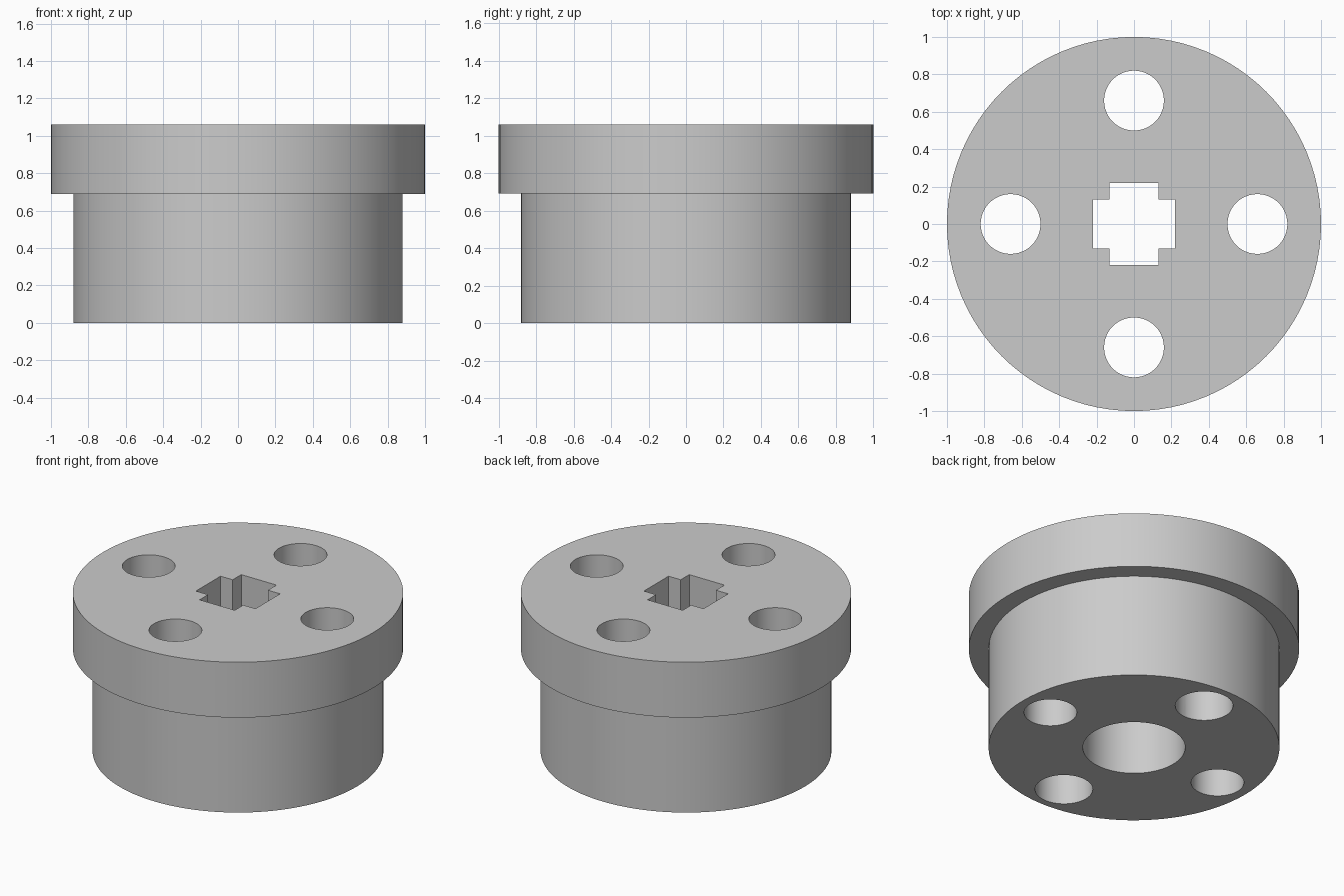
import bpy, bmesh
from math import sin, cos, tau, radians

cube = bpy.data.objects.get("Cube")
if cube:
    bpy.data.objects.remove(cube, do_unlink=True)

# Key dimensions
HEIGHT, LEDGE = 1.06, 0.69
FLANGE_R, BODY_R = 1.0, 0.88
BOLT_CIRCLE, BOLT_R, COUNTERBORE_R = 0.66, 0.16, 0.175
BORE_R, CROSS_REACH, CROSS_HALF = 0.31, 0.22, 0.13
PAST = 0.1  # how far cutters run beyond the surface

grey = bpy.data.materials.new("plain_grey")
grey.use_nodes = True
grey.diffuse_color = (0.6, 0.6, 0.6, 1)
grey.node_tree.nodes["Principled BSDF"].inputs["Base Color"].default_value = (0.6, 0.6, 0.6, 1)


def circle(radius, cx=0, cy=0, sides=64):
    return [(cx + radius * cos(tau * i / sides), cy + radius * sin(tau * i / sides))
            for i in range(sides)]


def prism(name, outline, z0, z1):
    """Extrude a closed outline upward from z0 to z1."""
    bm = bmesh.new()
    base = bm.faces.new([bm.verts.new((x, y, z0)) for x, y in outline])
    top = bmesh.ops.extrude_face_region(bm, geom=[base], use_keep_orig=True)["geom"]
    verts = [v for v in top if isinstance(v, bmesh.types.BMVert)]
    bmesh.ops.translate(bm, verts=verts, vec=(0, 0, z1 - z0))
    bmesh.ops.recalc_face_normals(bm, faces=bm.faces)
    mesh = bpy.data.meshes.new(name)
    bm.to_mesh(mesh)
    bm.free()
    mesh.materials.append(grey)
    obj = bpy.data.objects.new(name, mesh)
    bpy.context.collection.objects.link(obj)
    return obj


def combine(target, tool, operation):
    """Apply a boolean and remove the tool."""
    mod = target.modifiers.new(operation, "BOOLEAN")
    mod.operation, mod.solver, mod.object = operation, "EXACT", tool
    bpy.context.view_layer.objects.active = target
    bpy.ops.object.modifier_apply(modifier=mod.name)
    bpy.data.objects.remove(tool, do_unlink=True)


# Wide flange on a narrower barrel
hub = prism("flanged_hub", circle(FLANGE_R, sides=96), LEDGE, HEIGHT)
combine(hub, prism("barrel", circle(BODY_R, sides=96), 0, HEIGHT - PAST), "UNION")

# Round centre bore from below
combine(hub, prism("centre_bore", circle(BORE_R), -PAST, LEDGE), "DIFFERENCE")

# Cross-shaped socket through the flange
cross, quarter = [], [(CROSS_REACH, CROSS_HALF), (CROSS_HALF, CROSS_HALF), (CROSS_HALF, CROSS_REACH)]
for _ in range(4):
    cross += quarter
    quarter = [(-y, x) for x, y in quarter]
combine(hub, prism("cross_socket", cross, LEDGE - PAST, HEIGHT + PAST), "DIFFERENCE")

# Four bolt holes; the front and back ones are slightly wider below
for dx, dy in ((1, 0), (0, 1), (-1, 0), (0, -1)):
    x, y = dx * BOLT_CIRCLE, dy * BOLT_CIRCLE
    combine(hub, prism("bolt_hole", circle(BOLT_R, x, y, 48), -PAST, HEIGHT + PAST), "DIFFERENCE")
    if dy:
        combine(hub, prism("counterbore", circle(COUNTERBORE_R, x, y, 48), -PAST, LEDGE), "DIFFERENCE")

# Smooth round walls, crisp rims
bpy.ops.object.select_all(action="DESELECT")
hub.select_set(True)
bpy.context.view_layer.objects.active = hub
bpy.ops.object.shade_smooth_by_angle(angle=radians(30))
